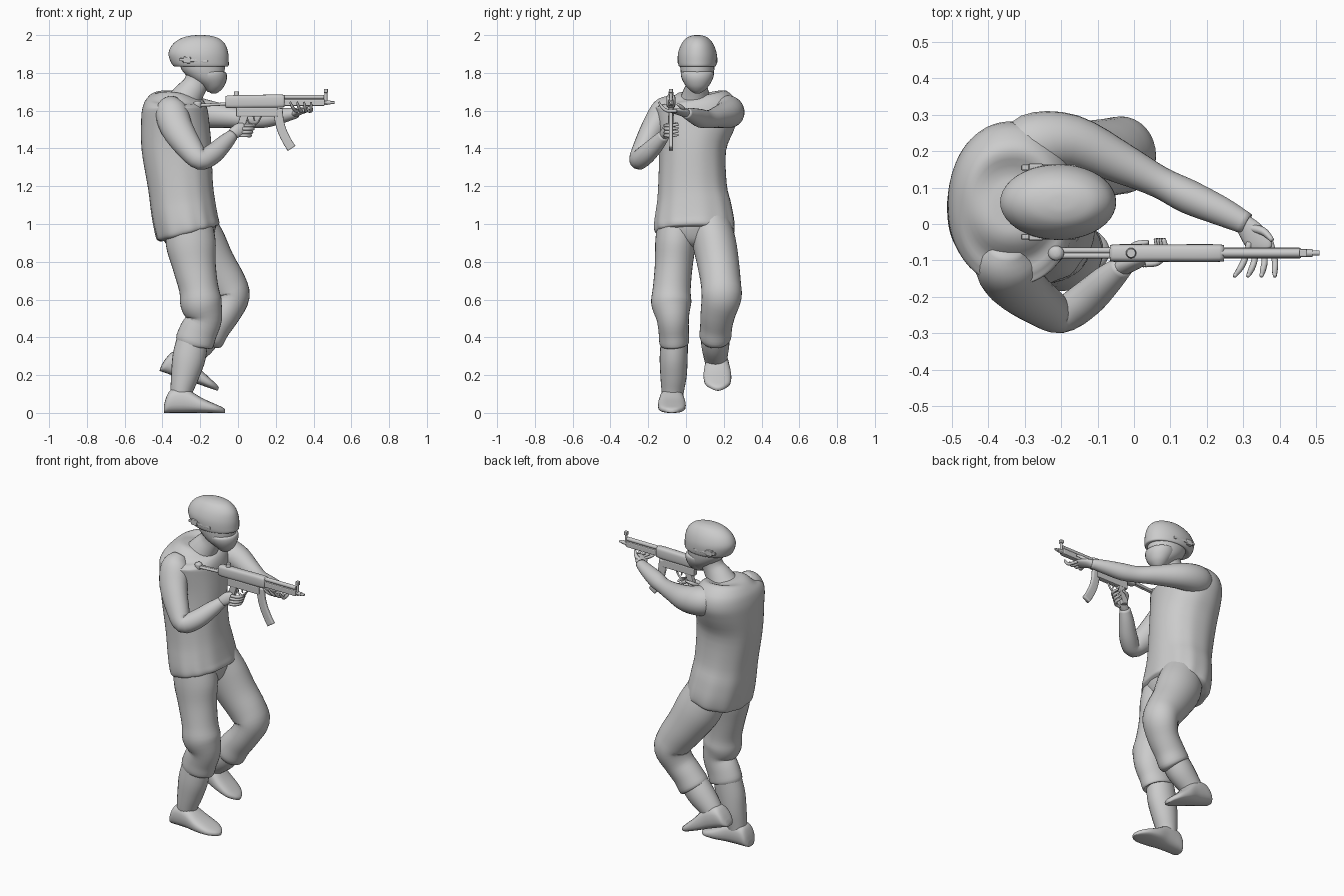
import bpy, bmesh, math
from mathutils import Vector, Matrix

X, Y, Z = Vector((1, 0, 0)), Vector((0, 1, 0)), Vector((0, 0, 1))
GY = -0.08  # plane of the gun


def finish(name, bm, smooth=True):
    bmesh.ops.recalc_face_normals(bm, faces=bm.faces)
    for f in bm.faces:
        f.smooth = smooth
    me = bpy.data.meshes.new(name)
    bm.to_mesh(me)
    bm.free()
    ob = bpy.data.objects.new(name, me)
    bpy.context.collection.objects.link(ob)
    return ob


def spline(st, n):
    """Catmull-Rom interpolation of stations of any width."""
    out = []
    for i in range(len(st) - 1):
        p0, p1, p2, p3 = st[max(i - 1, 0)], st[i], st[i + 1], st[min(i + 2, len(st) - 1)]
        for k in range(n):
            t = k / n
            out.append([0.5 * (2 * b + (c - a) * t + (2 * a - 5 * b + 4 * c - d) * t * t
                               + (3 * b - a - 3 * c + d) * t ** 3)
                        for a, b, c, d in zip(p0, p1, p2, p3)])
    return out + [list(st[-1])]


def tube(name, st, ref=Y, seg=24, n=4, power=2.0, ripple=0.0, waves=9, axis=None):
    """Skin stations (x, y, z, a, b); b is the radius along ref, a across it.
    Rings face along the path, or along axis if given."""
    s = spline(st, n)
    pts = [Vector(r[:3]) for r in s]
    bm, rings = bmesh.new(), []
    for i, r in enumerate(s):
        t = axis or (pts[min(i + 1, len(s) - 1)] - pts[max(i - 1, 0)]).normalized()
        v = (ref - t * ref.dot(t)).normalized()
        u = t.cross(v)
        fade = ripple * (1 - i / len(s)) ** 3
        ring = []
        for k in range(seg):
            w = 2 * math.pi * k / seg
            c, d = math.cos(w), math.sin(w)
            c = math.copysign(abs(c) ** (2 / power), c)
            d = math.copysign(abs(d) ** (2 / power), d)
            m = 1 + fade * math.sin(waves * w + 0.8 * math.sin(3 * w))
            ring.append(bm.verts.new(pts[i] + (u * c * max(r[3], .002) + v * d * max(r[4], .002)) * m))
        rings.append(ring)
    for a, b in zip(rings, rings[1:]):
        for k in range(seg):
            bm.faces.new((a[k], a[(k + 1) % seg], b[(k + 1) % seg], b[k]))
    for ring, p in ((rings[0], pts[0]), (rings[-1], pts[-1])):
        c = bm.verts.new(p)
        for k in range(seg):
            bm.faces.new((ring[k], ring[(k + 1) % seg], c))
    return finish(name, bm)


def rod(name, p, q, r, r2=None, seg=16):
    p, q = Vector(p), Vector(q)
    bm = bmesh.new()
    m = Matrix.Translation((p + q) / 2) @ (q - p).to_track_quat('Z', 'Y').to_matrix().to_4x4()
    bmesh.ops.create_cone(bm, cap_ends=True, segments=seg, radius1=r, radius2=r if r2 is None else r2,
                          depth=(q - p).length, matrix=m)
    ob = finish(name, bm)
    ob.data.set_sharp_from_angle(angle=math.radians(40))
    return ob


def box(name, c, size, rot=0.0, bevel=0.006):
    bm = bmesh.new()
    m = Matrix.Translation(c) @ Matrix.Rotation(rot, 4, 'Y') @ Matrix.Diagonal((*size, 1))
    bmesh.ops.create_cube(bm, size=1, matrix=m)
    bmesh.ops.bevel(bm, geom=bm.edges[:], offset=bevel, segments=2, affect='EDGES', profile=0.5)
    return finish(name, bm, False)


# shirt with tilted hem, and hips
tube("shirt", [(-.26, .045, .947, .15, .19), (-.264, .045, .962, .17, .21), (-.276, .045, 1.01, .172, .212),
               (-.29, .042, 1.09, .172, .2), (-.304, .035, 1.2, .172, .182), (-.325, .035, 1.4, .185, .178),
               (-.333, .05, 1.54, .18, .212), (-.335, .057, 1.61, .172, .225), (-.335, .055, 1.655, .152, .195),
               (-.334, .05, 1.682, .11, .13), (-.333, .05, 1.692, .05, .06)],
     seg=72, power=2.15, ripple=.02, waves=11)
tube("hips", [(-.28, .04, 1.06, .13, .15), (-.26, .04, .97, .15, .18), (-.24, .045, .9, .11, .13),
              (-.235, .045, .87, .05, .06)])

# trouser legs with gathered cuffs
tube("right_trouser_leg", [(-.26, -.04, 1.02, .12, .11), (-.25, -.055, .9, .132, .108), (-.232, -.065, .78, .115, .1),
                           (-.208, -.075, .66, .104, .1), (-.195, -.078, .58, .11, .106),
                           (-.178, -.07, .5, .093, .086), (-.21, -.065, .43, .1, .08),
                           (-.232, -.062, .37, .1, .078), (-.235, -.06, .355, .07, .06)], seg=32)
tube("left_trouser_leg", [(-.25, .12, 1.02, .12, .11), (-.2, .15, .9, .135, .115), (-.13, .172, .78, .12, .11),
                          (-.062, .185, .68, .108, .106), (-.035, .188, .615, .096, .106),
                          (-.07, .17, .53, .084, .093), (-.125, .16, .46, .088, .085),
                          (-.165, .155, .4, .092, .083), (-.174, .155, .388, .06, .06)], seg=32)

# boot shafts and feet
tube("right_boot_shaft", [(-.235, -.06, .42, .08, .07), (-.258, -.065, .3, .088, .074), (-.28, -.066, .2, .075, .07),
                          (-.298, -.07, .12, .06, .06), (-.305, -.07, .05, .05, .05)])
tube("left_boot_shaft", [(-.14, .155, .45, .078, .07), (-.205, .155, .37, .082, .075), (-.275, .157, .3, .068, .064),
                         (-.325, .16, .24, .052, .052)])


def foot(name, loc, pitch, yaw):
    prof = [(0, .03, .035), (.012, .05, .08), (.035, .058, .12), (.08, .062, .133), (.13, .066, .122),
            (.2, .074, .08), (.27, .066, .048), (.31, .038, .03), (.325, .012, .018)]
    ob = tube(name, [(x, 0, h / 2, h / 2, w) for x, w, h in prof], power=2.6, axis=X)
    ob.data.transform(Matrix.Translation(loc) @ Matrix.Rotation(yaw, 4, 'Z') @ Matrix.Rotation(pitch, 4, 'Y'))


foot("right_foot", (-.393, -.075, 0), 0, 0)
foot("left_foot", (-.415, .16, .222), .33, .03)

# sleeves
tube("right_arm", [(-.35, -.06, 1.645, .045, .045), (-.352, -.105, 1.6, .085, .078), (-.325, -.165, 1.51, .085, .07),
                   (-.258, -.22, 1.405, .07, .06), (-.2, -.25, 1.342, .055, .05), (-.135, -.21, 1.37, .054, .05),
                   (-.075, -.155, 1.425, .045, .042), (-.03, -.115, 1.47, .032, .03)])
tube("left_arm", [(-.34, .17, 1.61, .06, .06), (-.28, .215, 1.598, .085, .088), (-.17, .225, 1.583, .076, .075),
                  (-.03, .165, 1.565, .056, .056), (.07, .115, 1.555, .047, .044), (.15, .075, 1.56, .049, .047),
                  (.24, .035, 1.575, .039, .04), (.31, 0, 1.587, .027, .03)])

# right hand around the pistol grip
tube("right_palm", [(-.045, -.125, 1.462, .024, .022), (-.015, -.112, 1.485, .033, .022),
                    (.015, -.1, 1.505, .034, .018), (.035, -.094, 1.52, .018, .012)], seg=16)
for i in range(4):
    z, x = 1.468 + .018 * i, .01 + .007 * i
    tube(f"right_finger_{i}", [(x, -.11, z, .009, .009), (x + .035, -.105, z, .009, .009),
                               (x + .055, -.075, z, .009, .009), (x + .05, -.04, z + .004, .006, .006)],
         ref=Z, seg=10)
tube("right_thumb", [(-.02, -.1, 1.5, .011, .011), (0, -.06, 1.525, .01, .01), (.04, -.05, 1.535, .006, .006)],
     ref=Z, seg=10)

# left hand under the handguard, fingers spread
tube("left_palm", [(.295, .008, 1.583, .022, .024), (.32, -.02, 1.592, .018, .034), (.345, -.055, 1.598, .013, .036),
                   (.352, -.072, 1.6, .008, .028)], seg=16)
for i in range(4):
    tube(f"left_finger_{i}", [(.318 + .019 * i, -.05, 1.598, .009, .009), (.303 + .028 * i, -.1, 1.6, .009, .009),
                              (.288 + .033 * i, -.128, 1.62, .008, .008), (.276 + .037 * i, -.143, 1.645, .005, .005)],
         ref=X, seg=10)
tube("left_thumb", [(.315, -.01, 1.595, .012, .012), (.355, -.02, 1.615, .011, .011), (.38, -.045, 1.635, .006, .006)],
     ref=Z, seg=10)

# neck, face, mask and helmet
tube("neck", [(-.3, .05, 1.62, .1, .1), (-.265, .052, 1.68, .08, .075), (-.225, .057, 1.74, .065, .056),
              (-.2, .06, 1.81, .07, .06)])
tube("face", [(-.19, .06, 1.88, .12, .09), (-.185, .06, 1.82, .115, .09), (-.165, .06, 1.77, .09, .08),
              (-.138, .06, 1.73, .06, .055), (-.13, .06, 1.7, .03, .025)], axis=Z)
tube("face_mask", [(-.14, .06, 1.808, .06, .07), (-.14, .06, 1.8, .078, .087), (-.137, .06, 1.768, .078, .082),
                   (-.128, .06, 1.73, .055, .06), (-.128, .06, 1.705, .034, .036), (-.128, .06, 1.692, .015, .015)],
     axis=Z)
tube("helmet", [(-.195, .06, 1.838, .11, .08), (-.195, .06, 1.834, .142, .096), (-.203, .06, 1.86, .154, .103),
                (-.21, .06, 1.905, .158, .102), (-.207, .06, 1.95, .14, .086), (-.202, .06, 1.983, .1, .06),
                (-.2, .06, 1.997, .05, .03), (-.2, .06, 2.0, .01, .006)], seg=40, axis=Z)
for side, y in (("right", -.035), ("left", .155)):
    box(f"{side}_goggle_strap", (-.235, y, 1.866), (.15, .016, .016), .06, .004)
    box(f"{side}_strap_clip", (-.27, y, 1.868), (.04, .022, .034), .06, .005)

# gun body
tube("receiver", [(-.06, GY, 1.647, .02, .016), (-.055, GY, 1.647, .033, .024), (.08, GY, 1.649, .034, .024),
                  (.235, GY, 1.651, .034, .024), (.24, GY, 1.651, .02, .016)], power=3.5)
box("lower_receiver", (.1, GY, 1.593), (.22, .032, .05), .0)
box("handguard", (.35, GY, 1.643), (.22, .03, .036))
rod("gas_tube", (.23, GY, 1.672), (.455, GY, 1.672), .012)
rod("barrel", (.44, GY, 1.643), (.49, GY, 1.643), .011)
rod("muzzle", (.485, GY, 1.643), (.51, GY, 1.643), .007)
rod("front_sight_post", (.465, GY, 1.63), (.465, GY, 1.705), .008)
box("front_sight_hood", (.465, GY, 1.705), (.022, .022, .022), 0, .004)
rod("rear_sight", (-.008, GY, 1.67), (-.008, GY, 1.702), .016, .012)

# stock
for dy in (-.007, .007):
    rod("stock_rod", (-.21, GY + dy, 1.628), (-.04, GY + dy, 1.637), .008)
tube("butt_plate", [(-.212, GY, 1.652, .008, .01), (-.214, GY, 1.643, .021, .02), (-.215, GY, 1.618, .021, .019),
                    (-.222, GY, 1.598, .014, .017), (-.224, GY, 1.592, .005, .008)], seg=16, axis=Z)

# grip, trigger guard and curved magazine
box("pistol_grip", (.02, GY, 1.53), (.042, .028, .12), .3)
tube("trigger_guard", [(.045, GY, 1.575, .004, .007), (.06, GY, 1.535, .004, .007), (.1, GY, 1.532, .004, .007),
                       (.125, GY, 1.575, .004, .007)], seg=8)
rod("trigger", (.08, GY, 1.575), (.088, GY, 1.545), .004)
tube("magazine", [(.212, GY, 1.61, .024, .011), (.218, GY, 1.55, .024, .011), (.235, GY, 1.49, .024, .011),
                  (.262, GY, 1.435, .024, .011), (.284, GY, 1.4, .024, .011)], power=5, seg=24)
